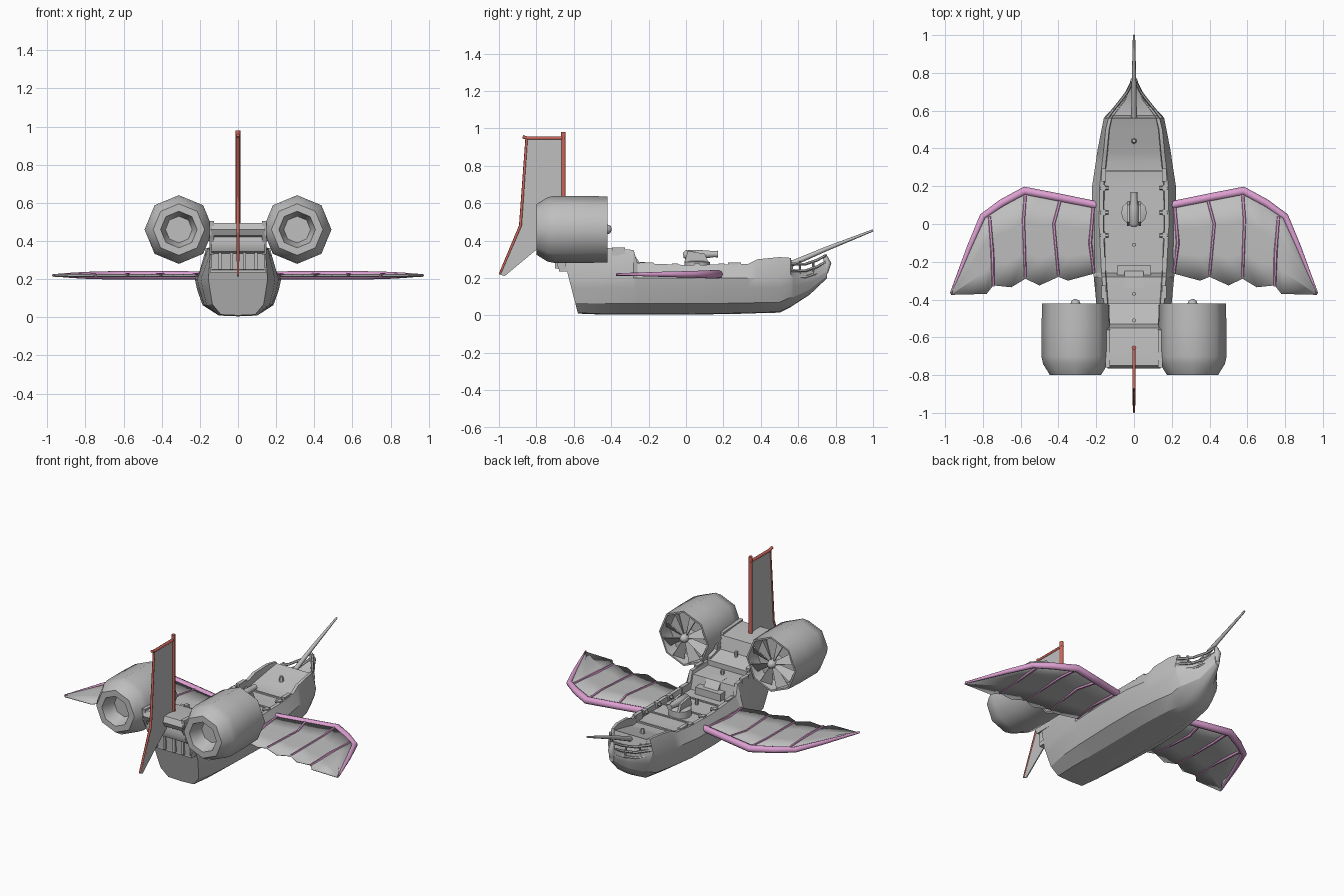
import bpy, bmesh, math
from mathutils import Vector, Matrix

if "Cube" in bpy.data.objects:
    bpy.data.objects.remove(bpy.data.objects["Cube"])

def material(name, rgb):
    m = bpy.data.materials.new(name)
    m.diffuse_color = (*rgb, 1)
    m.use_nodes = True
    m.node_tree.nodes["Principled BSDF"].inputs["Base Color"].default_value = m.diffuse_color
    return m

GREY = material("pale_grey", (0.52, 0.52, 0.52))
PINK = material("wing_pink", (0.72, 0.35, 0.64))
RED = material("mast_red", (0.62, 0.13, 0.10))

def finish(name, bm, mat, smooth=35):
    bmesh.ops.recalc_face_normals(bm, faces=bm.faces)
    me = bpy.data.meshes.new(name)
    bm.to_mesh(me)
    bm.free()
    me.materials.append(mat)
    ob = bpy.data.objects.new(name, me)
    bpy.context.collection.objects.link(ob)
    if smooth:
        bpy.ops.object.select_all(action='DESELECT')
        ob.select_set(True)
        bpy.context.view_layer.objects.active = ob
        bpy.ops.object.shade_smooth_by_angle(angle=math.radians(smooth))
    return ob

def loft(name, rings, mat, smooth=35, cap=True):
    bm = bmesh.new()
    vs = [[bm.verts.new(p) for p in r] for r in rings]
    n = len(rings[0])
    for a, b in zip(vs, vs[1:]):
        for i in range(n):
            j = (i + 1) % n
            bm.faces.new((a[i], a[j], b[j], b[i]))
    if cap:
        bm.faces.new(vs[0])
        bm.faces.new(vs[-1])
    return finish(name, bm, mat, smooth)

def tube(name, pts, radii, mat, sides=8):
    pts = [Vector(p) for p in pts]
    rings = []
    for i, p in enumerate(pts):
        d = (pts[min(i + 1, len(pts) - 1)] - pts[max(i - 1, 0)]).normalized()
        u = d.cross(Vector((0, 0, 1)) if abs(d.z) < .9 else Vector((1, 0, 0))).normalized()
        v = d.cross(u)
        r = radii[min(i, len(radii) - 1)]
        rings.append([p + r * (math.cos(a) * u + math.sin(a) * v)
                      for a in (2 * math.pi * k / sides for k in range(sides))])
    return loft(name, rings, mat, 50)

def prism(name, prof, x, half, mat, smooth=0):
    return loft(name, [[(x + s * half, y, z) for y, z in prof] for s in (-1, 1)], mat, smooth)

def box(name, lo, hi, mat):
    return prism(name, [(lo[1], lo[2]), (hi[1], lo[2]), (hi[1], hi[2]), (lo[1], hi[2])],
                 (lo[0] + hi[0]) / 2, (hi[0] - lo[0]) / 2, mat)

def lathe(name, prof, x, z, mat, sides=8, smooth=50):
    # prof: (radius, y) around an axis along y
    rings = [[(x + r * math.sin(2 * math.pi * k / sides), y, z + r * math.cos(2 * math.pi * k / sides))
              for k in range(sides)] for r, y in prof]
    return loft(name, rings, mat, smooth)

# Hull: y, rake, keel z, keel width, waist width, waist z, rail width, rail z, deck z
STATIONS = [
    (-.575, -.07, .01, .09, .155, .20, .145, .34, .33),
    (-.45, -.02, .005, .10, .195, .20, .155, .365, .34),
    (-.28, 0, .005, .10, .213, .20, .170, .35, .33),
    (-.26, 0, .005, .10, .214, .20, .172, .28, .24),
    (.00, 0, .005, .10, .226, .20, .185, .27, .24),
    (.20, 0, .007, .10, .222, .20, .182, .272, .24),
    (.33, 0, .01, .09, .202, .20, .168, .275, .235),
    (.38, 0, .012, .085, .195, .20, .162, .30, .25),
    (.50, 0, .015, .065, .172, .20, .150, .312, .28),
    (.56, 0, .045, .05, .160, .22, .135, .308, .30),
    (.575, 0, .055, .045, .150, .20, .125, .24, .235),
    (.66, 0, .11, .022, .065, .20, .050, .24, .235),
    (.755, 0, .20, .006, .018, .24, .014, .29, .285),
]
rings = []
for y, rake, zb, wb, wm, zm, wt, zt, zd in STATIONS:
    half = [(wb, zb + .004), (wb + .68 * (wm - wb), zb + .30 * (zm - zb)),
            (wm - .01 * wm / .2, zb + .72 * (zm - zb)), (wm, zm), (wt, zt), (wt * .88, zt), (wt * .86, zd)]
    sec = [(0, zb)] + half + [(0, zd)] + [(-x, z) for x, z in reversed(half)]
    rings.append([(x, y + rake * z / .27, z) for x, z in sec])
loft("hull", rings, GREY, 28)

# Stern cabin with stepped, rounded transom
prism("stern_cabin", [(-.42, .30), (-.42, .37), (-.53, .40), (-.55, .48), (-.70, .495), (-.75, .495),
                      (-.765, .46), (-.75, .43), (-.725, .42), (-.735, .38), (-.72, .345), (-.69, .335),
                      (-.685, .25), (-.62, .235)], 0, .14, GREY, 40)
for s in (-1, 1):
    prism("stern_side_rail", [(-.43, .33), (-.43, .385), (-.54, .42), (-.56, .495), (-.76, .505),
                              (-.75, .43), (-.70, .33)], s * .138, .012, GREY)
    for k in range(2):
        x = s * (.035 + k * .06)
        box("stern_window_post", (x - .008, -.70, .25), (x + .008, -.68, .34), GREY)
box("stern_ledge", (-.148, -.68, .235), (.148, -.60, .262), GREY)
box("cabin_step", (-.09, -.28, .24), (.09, -.22, .285), GREY)
prism("cabin_ramp", [(-.22, .24), (-.28, .33), (-.34, .335), (-.34, .24)], 0, .05, GREY)

# Deck fittings
for y in (-.11, -.37, -.51):
    tube("deck_post", [(0, y, .23), (0, y, .275 if y > -.2 else (.36 if y > -.4 else .425))], [.011], GREY, 6)
tube("bow_knob", [(0, .44, .25), (0, .44, .295)], [.018, .01], GREY, 6)
for y in (.28, .13, 0, -.16):
    box("deck_beam", (-.155, y - .006, .235), (.155, y + .006, .246), GREY)

# Rail blocks and small guns on both sides
for s in (-1, 1):
    for y in (.19, .06, -.06):
        tube("rail_gun", [(s * .135, y, .265), (s * .18, y, .27)], [.011, .008], GREY, 6)
        box("gun_block", (s * .163 - .013, y - .016, .245), (s * .163 + .013, y + .016, .278), GREY)
    for y in (.26, -.21, -.36):
        z = .27 if y > -.25 else .35
        box("rail_block", (s * .16 - .012, y - .035, z - .03), (s * .16 + .012, y + .035, z + .014), GREY)

# Deck cannon on a round mount
tube("cannon_base", [(0, .06, .235), (0, .06, .285), (0, .06, .292)], [.068, .068, .05], GREY, 12)
for s in (-1, 1):
    prism("cannon_cheek", [(-.01, .285), (.12, .285), (.10, .33), (.01, .345)], s * .03, .007, GREY)
tube("cannon_barrel", [(0, -.015, .322), (0, .0, .324), (0, .09, .326), (0, .15, .328), (0, .17, .328)],
     [.014, .027, .024, .017, .019], GREY, 10)

# Bowsprit and curved beak rails
tube("bowsprit", [(0, .55, .27), (0, .75, .356), (0, 1.0, .455)], [.016, .012, .006], GREY, 8)
for s in (-1, 1):
    for k, z in enumerate((.285, .25, .215)):
        tube("beak_rail", [(s * .145, .56, z - .01), (s * .085, .635, z - .012),
                           (s * .035, .70, z + .01), (s * .012, .745, z + .035)], [.009, .008, .008, .007], GREY, 6)
    for y, x in ((.61, .105), (.68, .05)):
        tube("beak_strut", [(s * x * .9, y, .19), (s * x, y, .29)], [.006], GREY, 6)
tube("beak_head", [(0, .74, .23), (0, .757, .28), (0, .74, .325)], [.02, .02, .01], GREY, 8)

# Engines: open octagonal barrels with nozzle and fan
for s in (-1, 1):
    ex, ez = s * .31, .46
    lathe("engine_shell", [(.01, -.50), (.155, -.50), (.165, -.42), (.176, -.42), (.18, -.55), (.18, -.70),
                           (.172, -.74), (.135, -.80), (.096, -.80), (.07, -.71), (.01, -.71)], ex, ez, GREY)
    lathe("fan_hub", [(.028, -.50), (.028, -.425), (.02, -.405), (.006, -.398)], ex, ez, GREY)
    bm = bmesh.new()
    for k in range(8):
        rot = Matrix.Translation((ex, -.44, ez)) @ Matrix.Rotation(math.pi * (k + .5) / 4, 4, 'Y')
        blade = [(-.008, .01, .02), (.008, -.01, .02), (.036, -.022, .148), (-.026, .015, .148)]
        bm.faces.new([bm.verts.new(rot @ Vector(p)) for p in blade])
    fan = finish("fan_blades", bm, GREY, 0)
    mod = fan.modifiers.new("thickness", 'SOLIDIFY')
    mod.thickness = .005
    box("engine_mount", (s * .19 - .06, -.66, .40), (s * .19 + .06, -.50, .44), GREY)

# Wings: pink spar and ribs, scalloped grey membrane
LEAD = [(.20, .10), (.40, .14), (.58, .175), (.70, .11), (.80, .04), (.87, -.12), (.97, -.37)]
TRAIL = [(.21, -.26), (.22, -.265), (.35, -.30), (.40, -.28), (.50, -.325), (.575, -.29),
         (.65, -.335), (.745, -.325), (.78, -.37), (.97, -.375)]
HEAD = [(.20, .10), (.23, .105), (.35, .13), (.41, .14), (.50, .158), (.58, .172),
        (.68, .12), (.775, .055), (.81, .02), (.97, -.37)]
for s in (-1, 1):
    bm = bmesh.new()
    rows = []
    for (hx, hy), (tx, ty) in zip(HEAD, TRAIL):
        rows.append([bm.verts.new((s * (hx + (tx - hx) * t), hy + (ty - hy) * t, .222 + c))
                     for t, c in ((0, .004), (.35, .002), (.7, -.004), (1, -.008))])
    for a, b in zip(rows, rows[1:]):
        for i in range(3):
            bm.faces.new((a[i], a[i + 1], b[i + 1], b[i]))
    bmesh.ops.remove_doubles(bm, verts=bm.verts, dist=.001)
    wing = finish("wing_membrane", bm, GREY, 40)
    mod = wing.modifiers.new("thickness", 'SOLIDIFY')
    mod.thickness = .004
    mod.offset = 0
    tube("wing_spar", [(s * x, y, .22) for x, y in LEAD],
         [.021, .022, .023, .021, .018, .014, .006], PINK, 8)
    for rib in ([(.215, .10), (.232, -.10), (.212, -.26)], [(.39, .13), (.425, .0), (.40, -.27)],
                [(.575, .16), (.585, .02), (.575, -.28)], [(.765, .04), (.75, -.15), (.745, -.33)]):
        tube("wing_rib", [(s * x, y, z) for (x, y), z in zip(rib, (.222, .222, .216))],
             [.011, .010, .007], PINK, 6)

# Tail sail with red mast, boom and trailing spar
prism("tail_sail_upper", [(-.66, .945), (-.85, .945), (-.885, .48), (-.66, .48)], 0, .003, GREY)
prism("tail_sail_lower", [(-.66, .48), (-.885, .48), (-1.0, .22), (-.97, .21), (-.82, .335), (-.66, .46)],
      0, .003, GREY)
tube("tail_mast", [(0, -.655, .47), (0, -.655, .98)], [.012], RED, 8)
tube("tail_boom", [(0, -.645, .948), (0, -.85, .948), (0, -.873, .955)], [.009], RED, 8)
tube("tail_spar", [(0, -.852, .945), (0, -.885, .48), (0, -.995, .222)], [.007, .008, .006], RED, 8)
